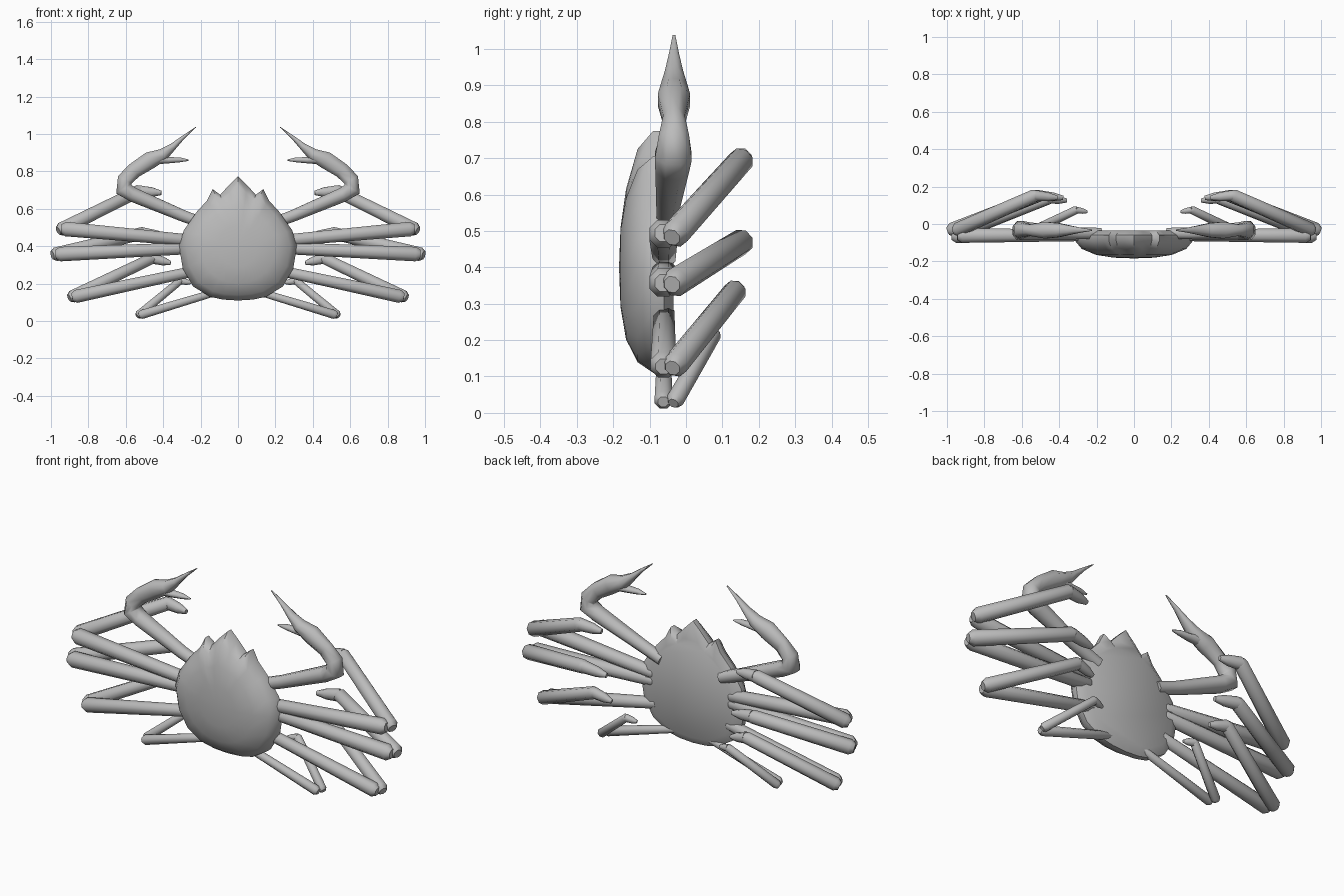
import bpy, bmesh, math
from mathutils import Vector

cube = bpy.data.objects.get("Cube")
if cube:
    bpy.data.objects.remove(cube)

grey = bpy.data.materials.new("shell grey")
grey.use_nodes = True
colour = (0.5, 0.5, 0.5, 1)
grey.diffuse_color = colour
grey.node_tree.nodes["Principled BSDF"].inputs["Base Color"].default_value = colour


def finish(bm, name, mirror=True, angle=50):
    bmesh.ops.recalc_face_normals(bm, faces=bm.faces)
    mesh = bpy.data.meshes.new(name)
    bm.to_mesh(mesh)
    bm.free()
    mesh.materials.append(grey)
    obj = bpy.data.objects.new(name, mesh)
    bpy.context.collection.objects.link(obj)
    if mirror:
        obj.modifiers.new("both sides", "MIRROR")
    bpy.ops.object.select_all(action="DESELECT")
    obj.select_set(True)
    bpy.context.view_layer.objects.active = obj
    bpy.ops.object.shade_smooth_by_angle(angle=math.radians(angle))
    return obj


def bridge(bm, rings):
    n = len(rings[0])
    for a, b in zip(rings, rings[1:]):
        for i in range(n):
            j = (i + 1) % n
            bm.faces.new((a[i], a[j], b[j], b[i]))


def tube(bm, path, sides=8):
    """Loft through (point, in-plane radius, depth radius) stations."""
    pts = [Vector(p[0]) for p in path]
    rings = []
    for i, (_, r_plane, r_depth) in enumerate(path):
        t = (pts[min(i + 1, len(pts) - 1)] - pts[max(i - 1, 0)]).normalized()
        side = t.cross(Vector((0, 1, 0))).normalized()
        depth = side.cross(t)
        rings.append([])
        for k in range(sides):
            a = math.tau * (k + 0.5) / sides
            offset = side * math.cos(a) * r_plane + depth * math.sin(a) * r_depth
            rings[-1].append(bm.verts.new(pts[i] + offset))
    bridge(bm, rings)
    bm.faces.new(rings[0])
    bm.faces.new(rings[-1])


def limb(bm, a, b, ra, rb):
    """Straight segment with bevelled ends."""
    a, b = Vector(a), Vector(b)
    d = (b - a).normalized()
    stations = ((a - d * ra * 0.6, ra * 0.6), (a, ra), (b, rb), (b + d * rb * 0.6, rb * 0.6))
    tube(bm, [(p, r, r) for p, r in stations])


# Shell: spiked outline, domed in front and flat behind
half = [(0, .775), (.05, .725), (.095, .675), (.135, .705), (.165, .645), (.22, .585),
        (.29, .485), (.315, .4), (.295, .28), (.24, .185), (.15, .13), (.08, .115), (0, .11)]
outline = half + [(-x, z) for x, z in half[-2:0:-1]]
mid = 0.4
bm = bmesh.new()
rings = []
for scale, y, rounding in [(.86, -.035, 0), (1, -.06, 0), (1, -.09, 0), (.89, -.133, .15),
                           (.65, -.165, .7), (.35, -.18, 1)]:
    ring = []
    for x, z in outline:
        a = math.atan2(z - mid, x)
        p = Vector((x, z - mid)).lerp(Vector((.31 * math.cos(a), .31 * math.sin(a))), rounding)
        ring.append(bm.verts.new((p.x * scale, y, mid + p.y * scale)))
    rings.append(ring)
bridge(bm, rings)
bm.faces.new(rings[0])
tip = bm.verts.new((0, -.184, mid))
for i, v in enumerate(rings[-1]):
    bm.faces.new((v, rings[-1][(i + 1) % len(outline)], tip))
finish(bm, "shell", mirror=False)

# Walking legs: root, knee, ankle, toe and thickness
legs = {
    "first_leg": ((.24, .43), (.92, .492), (.53, .152, .695), (.41, .14, .685), .042),
    "second_leg": ((.24, .39), (.95, .358), (.51, .152, .47), (.38, .14, .452), .042),
    "third_leg": ((.22, .27), (.865, .132), (.46, .135, .335), (.36, .125, .31), .038),
    "fourth_leg": ((.10, .16), (.515, .035), (.31, .075, .215), (.25, .065, .205), .026),
}
for name, (root, knee, ankle, toe, r) in legs.items():
    bm = bmesh.new()
    limb(bm, (root[0], -.06, root[1]), (knee[0], -.062, knee[1]), r * .8, r)
    limb(bm, (knee[0] + r * .5, -.03, knee[1]), ankle, r * .95, r * .85)
    tube(bm, [(ankle, r * .8, r * .75), (Vector(ankle).lerp(Vector(toe), .6), r * .65, r * .6),
              (toe, r * .3, r * .3)])
    finish(bm, name)

# Claw arms: upper arm, elbow, palm and two fingers
bm = bmesh.new()
tube(bm, [((.18, -.05, .52), .032, .032), ((.3, -.05, .565), .034, .034),
          ((.56, -.038, .675), .042, .05), ((.61, -.035, .705), .05, .055),
          ((.605, -.033, .755), .045, .045), ((.555, -.033, .805), .045, .032),
          ((.47, -.033, .86), .05, .048), ((.4, -.033, .89), .036, .04),
          ((.345, -.033, .935), .02, .027), ((.29, -.033, .985), .01, .015),
          ((.225, -.033, 1.037), .002, .004)])
tube(bm, [((.44, -.033, .865), .03, .035), ((.37, -.033, .86), .018, .025),
          ((.31, -.033, .862), .014, .017), ((.265, -.033, .86), .004, .005)])
finish(bm, "claw_arm", angle=60)
